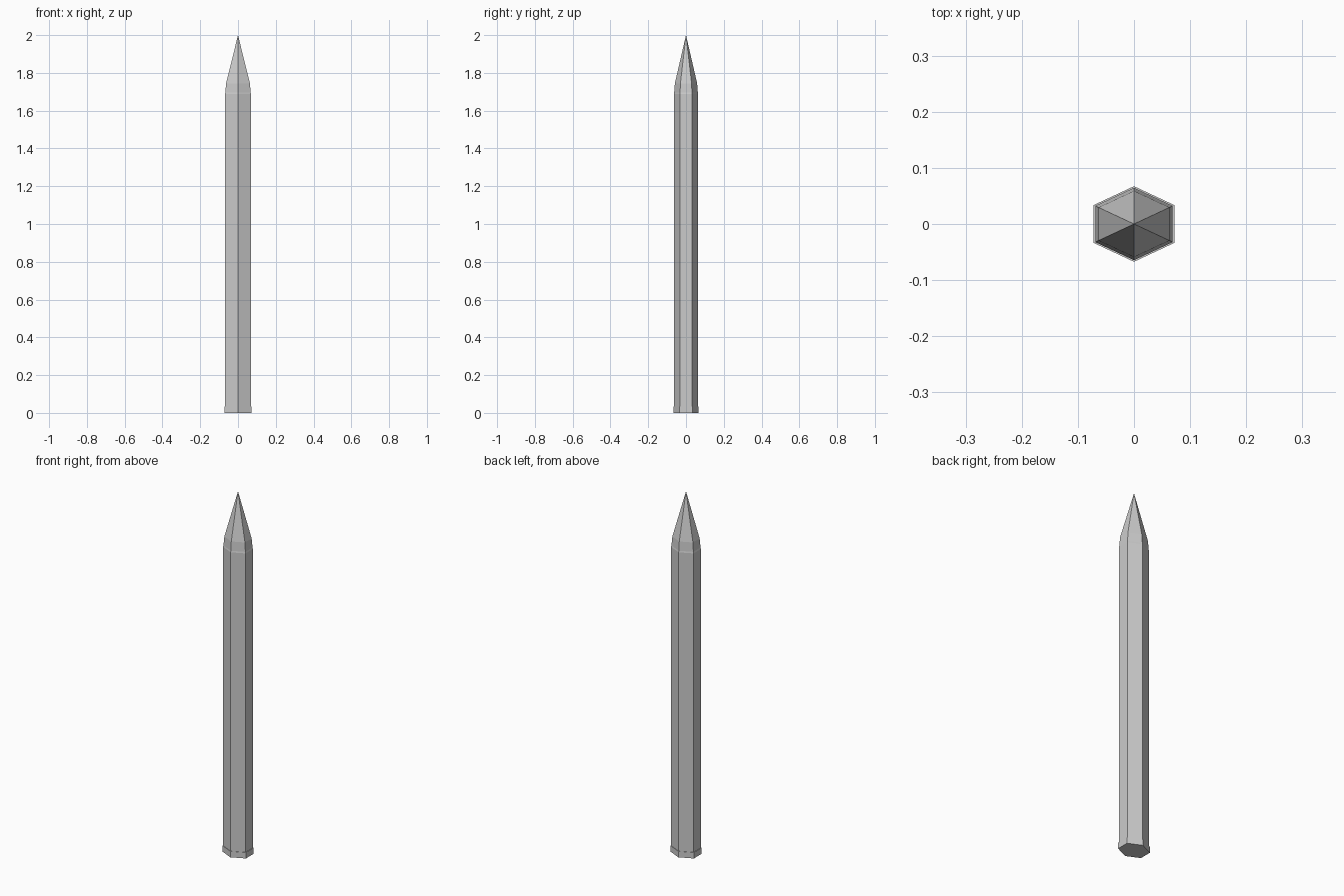
import bpy, bmesh, math

if "Cube" in bpy.data.objects:
    bpy.data.objects.remove(bpy.data.objects["Cube"])

# Slightly flattened hexagon: half-width across flats -> point-to-point depth
DEPTH_RATIO = 0.935


def hex_part(name, profile):
    """Loft hexagonal rings from (half_width, z) pairs; half_width 0 is a tip."""
    bm = bmesh.new()
    rings = []
    for w, z in profile:
        if w == 0:
            rings.append([bm.verts.new((0, 0, z))] * 6)
            continue
        rings.append([
            bm.verts.new((w / math.cos(math.pi / 6) * math.cos(a),
                          w * DEPTH_RATIO * math.sin(a), z))
            for a in (math.pi / 6 + i * math.pi / 3 for i in range(6))])
    for lo, hi in zip(rings, rings[1:]):
        for i in range(6):
            j = (i + 1) % 6
            corners = [lo[i], lo[j], hi[j]]
            if hi[i] is not hi[j]:
                corners.append(hi[i])
            bm.faces.new(corners)
    bm.faces.new(rings[0][::-1])
    if profile[-1][0] > 0:
        bm.faces.new(rings[-1])
    bmesh.ops.recalc_face_normals(bm, faces=bm.faces[:])
    mesh = bpy.data.meshes.new(name)
    bm.to_mesh(mesh)
    bm.free()
    obj = bpy.data.objects.new(name, mesh)
    bpy.context.collection.objects.link(obj)
    return obj


# Foot band with a small ledge
hex_part("base_band", [(0.072, 0), (0.072, 0.033)])

# Long shaft with chamfered shoulder, tapered collar and pointed tip
hex_part("shaft_and_tip", [(0.069, 0.033), (0.069, 1.687), (0.067, 1.695),
                           (0.063, 1.745), (0, 2.0)])
